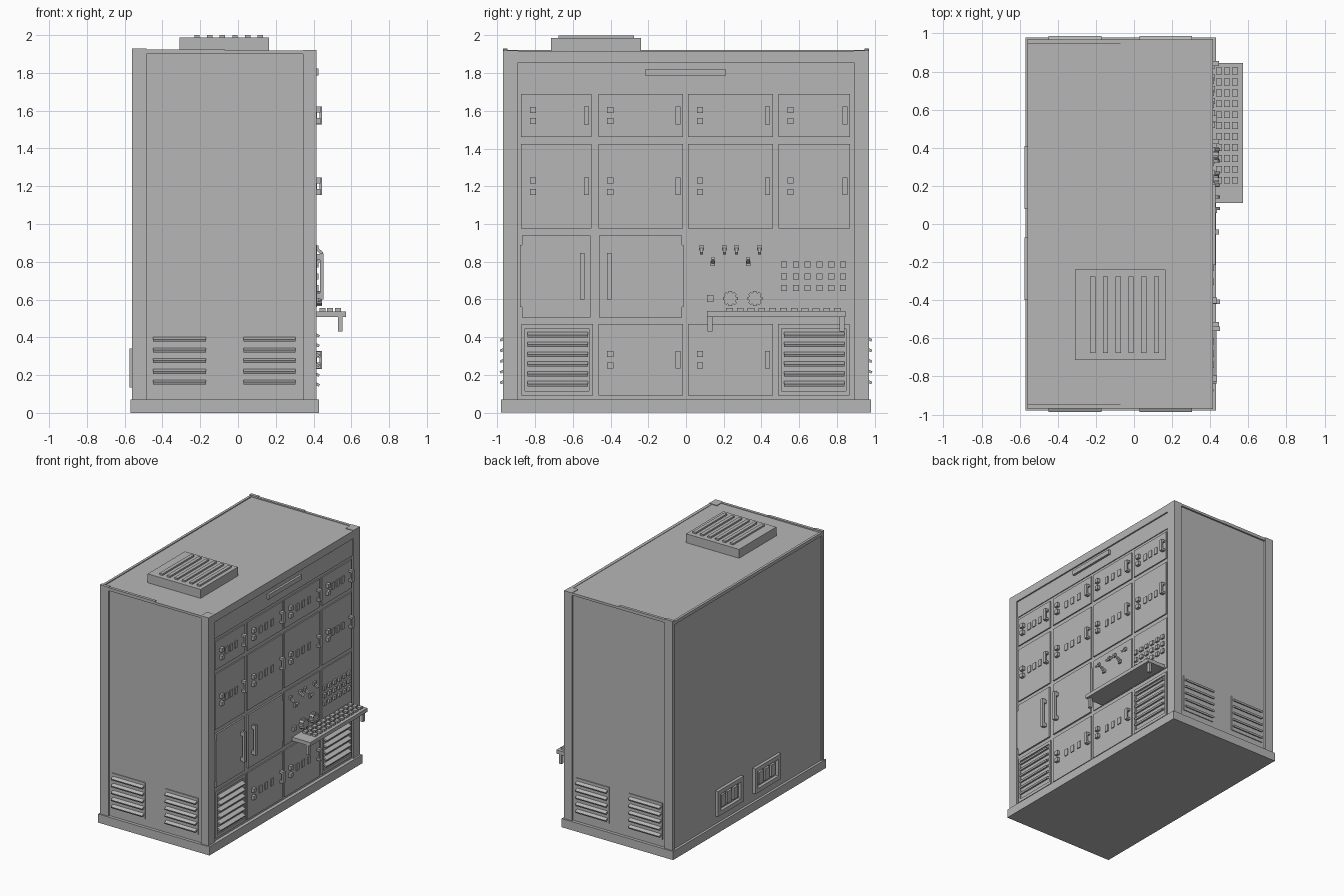
import bpy, bmesh, math
from mathutils import Matrix, Vector

grey = bpy.data.materials.new("cabinet_grey")
grey.diffuse_color = (0.47, 0.47, 0.47, 1)


def add_box(bm, x0, x1, y0, y1, z0, z1, tilt=0, axis='Y'):
    """Box from limits, optionally tilted about its own centre."""
    c = Vector(((x0 + x1) / 2, (y0 + y1) / 2, (z0 + z1) / 2))
    m = Matrix.Translation(c) @ Matrix.Rotation(tilt, 4, axis)
    m = m @ Matrix.Diagonal((x1 - x0, y1 - y0, z1 - z0, 1))
    bmesh.ops.create_cube(bm, size=1, matrix=m)


def finish(name, bm):
    me = bpy.data.meshes.new(name)
    bm.to_mesh(me)
    bm.free()
    me.materials.append(grey)
    ob = bpy.data.objects.new(name, me)
    bpy.context.collection.objects.link(ob)
    return ob


def boxes(name, items):
    bm = bmesh.new()
    for it in items:
        add_box(bm, *it)
    return finish(name, bm)


FACE = 0.402   # front sheet of the cabinet
DOOR = 0.412   # outer skin of the doors
COLS = [(-0.875, -0.5), (-0.465, -0.015), (0.01, 0.46), (0.49, 0.87)]

# main shell
boxes("cabinet_body", [(-0.55, FACE, -0.955, 0.955, 0.06, 1.915)])
boxes("base_plinth", [(-0.57, 0.43, -0.98, 0.98, 0, 0.07)])

# corner posts, front and back
posts = []
for s in (-1, 1):
    a, b = sorted((s * 0.89, s * 0.97))
    posts.append((0.345, 0.415, a, b, 0.07, 1.92))
    a, b = sorted((s * 0.945, s * 0.97))
    posts.append((-0.56, -0.485, a, b, 0.07, 1.93))
boxes("corner_posts", posts)

# rims at the top of the sides, back and front
rims = [(-0.56, -0.54, -0.95, 0.95, 1.895, 1.922),
        (0.39, 0.415, -0.89, 0.89, 1.855, 1.918)]
for s in (-1, 1):
    a, b = sorted((s * 0.945, s * 0.968))
    rims.append((-0.485, -0.07, a, b, 1.9, 1.925))
    rims.append((-0.07, 0.345, a, b, 1.9, 1.919))
boxes("top_rims", rims)

# header panel with long grip
boxes("header_panel", [(0.39, 0.409, -0.885, 0.885, 1.715, 1.85)])
boxes("header_grip", [(0.4, 0.427, -0.215, 0.21, 1.785, 1.822)])

# equipment doors: skin, two lamps, label plates, pull handle
doors = [(y0, y1, z0, z1) for z0, z1 in ((1.46, 1.69), (0.975, 1.425)) for y0, y1 in COLS]
doors += [(y0, y1, 0.09, 0.47) for y0, y1 in COLS[1:3]]
skins, lamps, plates, pulls = [], [], [], []
for y0, y1, z0, z1 in doors:
    zc = (z0 + z1) / 2
    skins.append((0.39, DOOR, y0, y1, z0, z1))
    for dz in (-0.03, 0.03):
        lamps.append((0.4, 0.436, y0 + 0.047, y0 + 0.08, zc + dz - 0.016, zc + dz + 0.016))
    w = y1 - y0
    for f in (0.36, 0.52, 0.69):
        y = y0 + w * f
        plates.append((0.405, DOOR + 0.007, y - 0.017, y + 0.017, zc - 0.03, zc + 0.025))
    h0, h1 = y1 - 0.041, y1 - 0.014
    pulls.append((0.432, 0.445, h0, h1, zc - 0.047, zc + 0.047))
    for dz in (-0.038, 0.038):
        pulls.append((0.4, 0.434, h0, h1, zc + dz - 0.009, zc + dz + 0.009))
boxes("equipment_doors", skins)
boxes("door_lamps", lamps)
boxes("door_label_plates", plates)
boxes("door_pulls", pulls)

# pair of locker doors with long handles and edge hinges
boxes("locker_doors", [(0.39, DOOR + 0.003, -0.87, -0.505, 0.505, 0.94),
                       (0.39, DOOR + 0.003, -0.46, -0.02, 0.505, 0.94)])
boxes("locker_hinges", [(0.39, DOOR + 0.006, -0.88, -0.865, 0.56, 0.89),
                        (0.39, DOOR + 0.006, -0.025, -0.012, 0.56, 0.89)])
grips = []
for y in (-0.55, -0.408):
    grips.append((0.435, 0.452, y - 0.012, y + 0.012, 0.6, 0.845))
    for z in (0.62, 0.825):
        grips.append((0.4, 0.437, y - 0.012, y + 0.012, z - 0.015, z + 0.015))
boxes("locker_handles", grips)

# control panels
boxes("control_panels", [(0.39, DOOR - 0.003, y0, y1, 0.505, 0.94) for y0, y1 in COLS[2:]])

# toggle switches: square socket with a tilted lever
sockets, levers = [], []
for y, z, d in [(0.082, 0.872, -1), (0.205, 0.872, -1), (0.267, 0.872, -1),
                (0.39, 0.872, -1), (0.142, 0.79, 1), (0.33, 0.79, 1)]:
    sockets.append((0.4, 0.425, y - 0.013, y + 0.013, z - 0.013, z + 0.013))
    levers.append((0.412, 0.452, y - 0.008, y + 0.008, z + d * 0.016 - 0.008,
                   z + d * 0.016 + 0.008, -d * math.radians(40)))
boxes("switch_sockets", sockets)
boxes("switch_levers", levers)

# push buttons
btn = [(0.4, 0.425, y - 0.016, y + 0.016, z - 0.016, z + 0.016)
       for y in (0.52 + 0.0625 * i for i in range(6)) for z in (0.66, 0.722, 0.785)]
btn.append((0.4, 0.425, 0.11, 0.146, 0.587, 0.623))
boxes("push_buttons", btn)

# notched rotary dials: hub plus crossing bars
bm = bmesh.new()
for y in (0.235, 0.365):
    m = Matrix.Translation((0.42, y, 0.605)) @ Matrix.Rotation(math.pi / 2, 4, 'Y')
    bmesh.ops.create_cone(bm, cap_ends=True, segments=16, radius1=0.033,
                          radius2=0.033, depth=0.04, matrix=m)
    for k in range(4):
        add_box(bm, 0.4, 0.445, y - 0.04, y + 0.04, 0.596, 0.614, k * math.pi / 4, 'X')
finish("rotary_dials", bm)

# keyboard shelf with legs and keys
boxes("keyboard_shelf", [(0.4, 0.572, 0.11, 0.845, 0.508, 0.538)])
boxes("shelf_legs", [(0.53, 0.553, y, y + 0.026, 0.43, 0.51) for y in (0.115, 0.814)])
boxes("shelf_keys", [(x - 0.016, x + 0.016, y - 0.018, y + 0.018, 0.53, 0.555)
                     for x in (0.447, 0.488, 0.53)
                     for y in (0.23 + 0.0573 * i for i in range(11))])

# front vents: thin frame and tilted slats
frames, slats = [], []
for y0, y1 in ((-0.84, -0.52), (0.52, 0.84)):
    a, b = y0 - 0.033, y1 + 0.027
    frames += [(0.395, 0.411, a, b, 0.09, 0.115), (0.395, 0.411, a, b, 0.445, 0.47),
               (0.395, 0.411, a, a + 0.02, 0.115, 0.445),
               (0.395, 0.411, b - 0.02, b, 0.115, 0.445)]
    for i in range(6):
        z = 0.153 + 0.052 * i
        slats.append((0.398, 0.432, y0, y1, z - 0.007, z + 0.007, math.radians(25)))
boxes("front_vent_frames", frames)
boxes("front_vent_slats", slats)

# side vents on both ends
plates, slats = [], []
for s in (-1, 1):
    for x0, x1 in ((-0.45, -0.17), (0.03, 0.305)):
        a, b = sorted((s * 0.95, s * 0.962))
        plates.append((x0 - 0.01, x1 + 0.01, a, b, 0.13, 0.425))
        a, b = sorted((s * 0.955, s * 0.986))
        for i in range(5):
            z = 0.163 + 0.0567 * i
            slats.append((x0, x1, a, b, z - 0.007, z + 0.007, -s * math.radians(25), 'X'))
boxes("side_vent_plates", plates)
boxes("side_vent_slats", slats)

# roof vent with bars
boxes("roof_vent", [(-0.31, 0.165, -0.715, -0.238, 1.9, 1.987)])
boxes("roof_vent_bars", [(x - 0.014, x + 0.014, -0.677, -0.275, 1.98, 2.0)
                         for x in (-0.217 + 0.067 * i for i in range(6))])

# back socket boxes: frame around a recess with three outlets
frames, outlets = [], []
for y0, y1 in ((-0.4, -0.07), (0.08, 0.41)):
    t = 0.035
    frames += [(-0.575, -0.54, y0, y1, 0.135, 0.135 + t), (-0.575, -0.54, y0, y1, 0.34 - t, 0.34),
               (-0.575, -0.54, y0, y0 + t, 0.17, 0.305), (-0.575, -0.54, y1 - t, y1, 0.17, 0.305)]
    for i in range(3):
        y = (y0 + y1) / 2 + (i - 1) * 0.078
        outlets.append((-0.566, -0.54, y - 0.028, y + 0.028, 0.19, 0.285))
boxes("back_socket_frames", frames)
boxes("back_socket_outlets", outlets)
